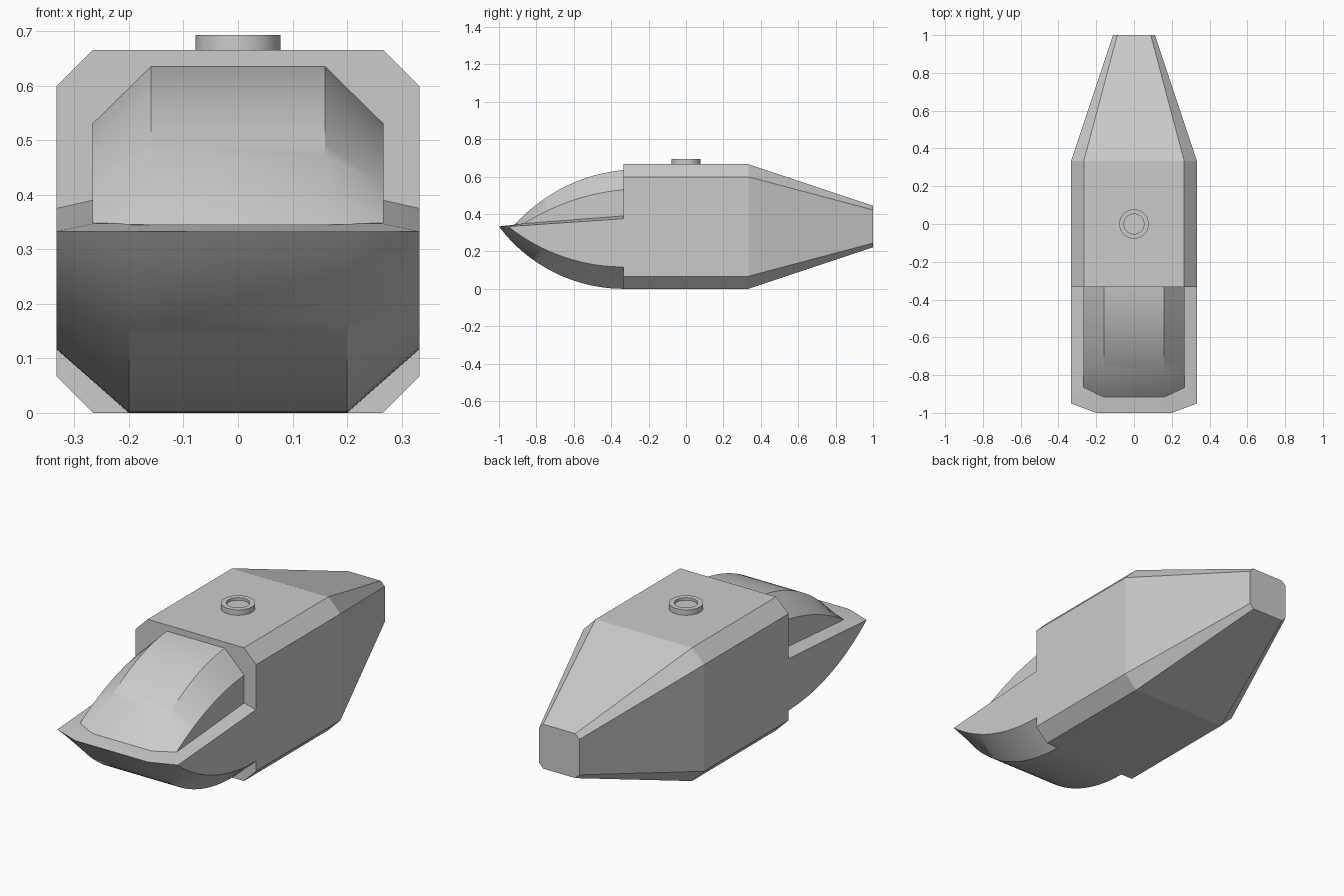
import bpy, bmesh, math

cube = bpy.data.objects.get("Cube")
if cube:
    bpy.data.objects.remove(cube, do_unlink=True)

grey = bpy.data.materials.new("plain grey")
grey.use_nodes = True
grey.diffuse_color = (0.6, 0.6, 0.6, 1)
grey.node_tree.nodes["Principled BSDF"].inputs["Base Color"].default_value = (0.6, 0.6, 0.6, 1)

BACK = -0.333   # where the nose meets the body
MID = 0.333     # height of the centre line
STEPS = 20


def loft(name, rings, smooth_angle=None):
    """Skin a list of closed rings and cap both ends."""
    bm = bmesh.new()
    rows = [[bm.verts.new(p) for p in ring] for ring in rings]
    n = len(rows[0])
    for a, b in zip(rows, rows[1:]):
        for i in range(n):
            j = (i + 1) % n
            bm.faces.new((a[i], a[j], b[j], b[i]))
    bm.faces.new(rows[0])
    bm.faces.new(rows[-1])
    bmesh.ops.remove_doubles(bm, verts=bm.verts, dist=1e-5)
    bmesh.ops.recalc_face_normals(bm, faces=bm.faces)
    mesh = bpy.data.meshes.new(name)
    bm.to_mesh(mesh)
    bm.free()
    mesh.materials.append(grey)
    obj = bpy.data.objects.new(name, mesh)
    bpy.context.collection.objects.link(obj)
    if smooth_angle:
        bpy.ops.object.select_all(action="DESELECT")
        obj.select_set(True)
        bpy.context.view_layer.objects.active = obj
        bpy.ops.object.shade_smooth_by_angle(angle=math.radians(smooth_angle))
    return obj


def mirrored(half):
    """Close a half section by reflecting it across x."""
    return half + [(-x, y, z) for x, y, z in reversed(half)]


def line(x, start, z0, z1, t):
    return (x, start + (BACK - start) * t, z0 + (z1 - z0) * t)


def arc(x, start, z0, z1, t, slope=0.0):
    """Point on an arc that levels out (plus a tilt) at the back."""
    length = BACK - start
    rise = z1 - z0 - slope * length
    h = abs(rise)
    r = (length ** 2 + h ** 2) / (2 * h)
    bulge = math.sqrt(r * r - (length * (1 - t)) ** 2) - (r - h)
    return (x, start + length * t, z0 + slope * length * t + math.copysign(bulge, rise))


def octagon(y, scale):
    w, c = 0.333 * scale, 0.266 * scale
    return mirrored([(c, y, MID - w), (w, y, MID - c), (w, y, MID + c), (c, y, MID + w)])


# Chamfered body with tapering tail
loft("body", [octagon(BACK, 1), octagon(0.333, 1), octagon(1.0, 1 / 3)])

# Curved lower nose with sloping deck
ts = [i / STEPS for i in range(STEPS + 1)]
loft("nose_hull", [mirrored([
    arc(0.2, -1.0, MID, 0.0, t),
    arc(0.333, -0.95, MID, 0.117, t),
    line(0.333, -0.95, MID, 0.375, t),
    line(0.267, -0.89, 0.347, 0.39, t)]) for t in ts], 30)

# Domed canopy
loft("canopy", [mirrored([
    line(0.267, -0.87, 0.345, 0.37, t),
    arc(0.267, -0.87, 0.346, 0.53, t, 0.087),
    arc(0.16, -0.915, 0.345, 0.635, t, 0.087)]) for t in ts], 30)

# Roof ring with a shallow recess
profile = [(0.078, 0.66), (0.078, 0.693), (0.053, 0.693), (0.053, 0.68)]
loft("roof_ring", [[(r * math.cos(a), r * math.sin(a), z)
                    for a in (math.tau * k / 32 for k in range(32))]
                   for r, z in profile], 30)
